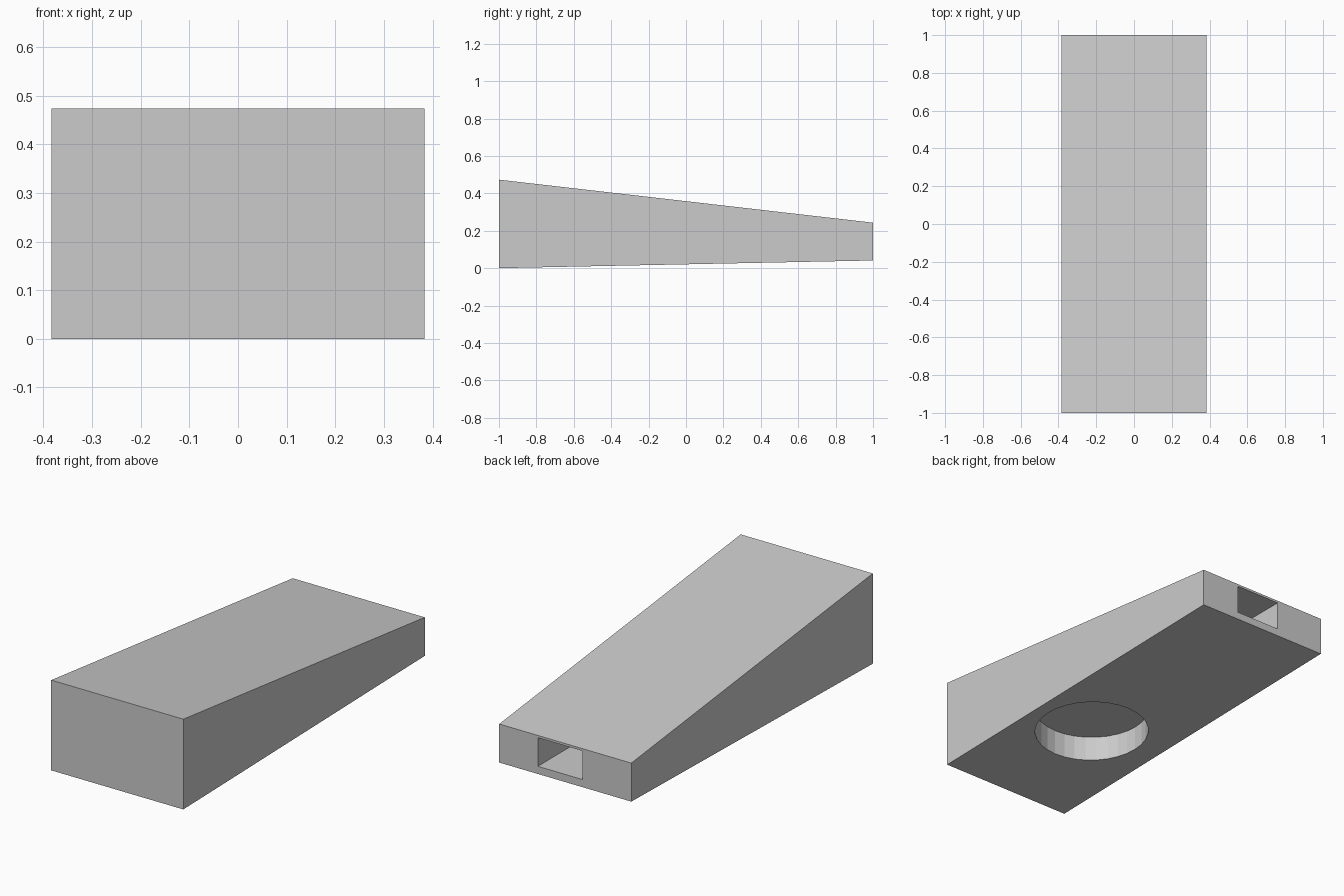
import bpy, bmesh

if "Cube" in bpy.data.objects:
    bpy.data.objects.remove(bpy.data.objects["Cube"])

HALF_W = 0.383
OFFSET_X = 0.029      # recess and channel share this centre line


def prism(name, profile, x0, x1):
    """Extrude a closed (y, z) profile along x."""
    bm = bmesh.new()
    face = bm.faces.new([bm.verts.new((x0, y, z)) for y, z in profile])
    ext = bmesh.ops.extrude_face_region(bm, geom=[face])
    verts = [v for v in ext["geom"] if isinstance(v, bmesh.types.BMVert)]
    bmesh.ops.translate(bm, verts=verts, vec=(x1 - x0, 0, 0))
    bmesh.ops.recalc_face_normals(bm, faces=bm.faces)
    mesh = bpy.data.meshes.new(name)
    bm.to_mesh(mesh)
    bm.free()
    obj = bpy.data.objects.new(name, mesh)
    bpy.context.collection.objects.link(obj)
    return obj


def cut(target, cutter):
    """Subtract the cutter and remove it."""
    cutter.hide_render = True
    mod = target.modifiers.new(cutter.name, 'BOOLEAN')
    mod.operation = 'DIFFERENCE'
    mod.solver = 'EXACT'
    mod.object = cutter
    bpy.ops.object.select_all(action='DESELECT')
    bpy.context.view_layer.objects.active = target
    target.select_set(True)
    bpy.ops.object.modifier_apply(modifier=mod.name)
    bpy.data.objects.remove(cutter)


# Tapered wedge body
body = prism("wedge_body", [(-1, 0), (1, 0.041), (1, 0.243), (-1, 0.473)],
             -HALF_W, HALF_W)

# Round recess in the underside
bpy.ops.mesh.primitive_cylinder_add(vertices=32, radius=0.284, depth=0.342,
                                    location=(OFFSET_X, -0.296, -0.029))
recess = bpy.context.object
recess.name = "recess_cutter"
cut(body, recess)

# Rectangular channel from the back face into the recess
channel = prism("channel_cutter",
                [(-0.1, 0.081), (1.1, 0.081), (1.1, 0.231), (-0.1, 0.231)],
                OFFSET_X - 0.13, OFFSET_X + 0.13)
cut(body, channel)
